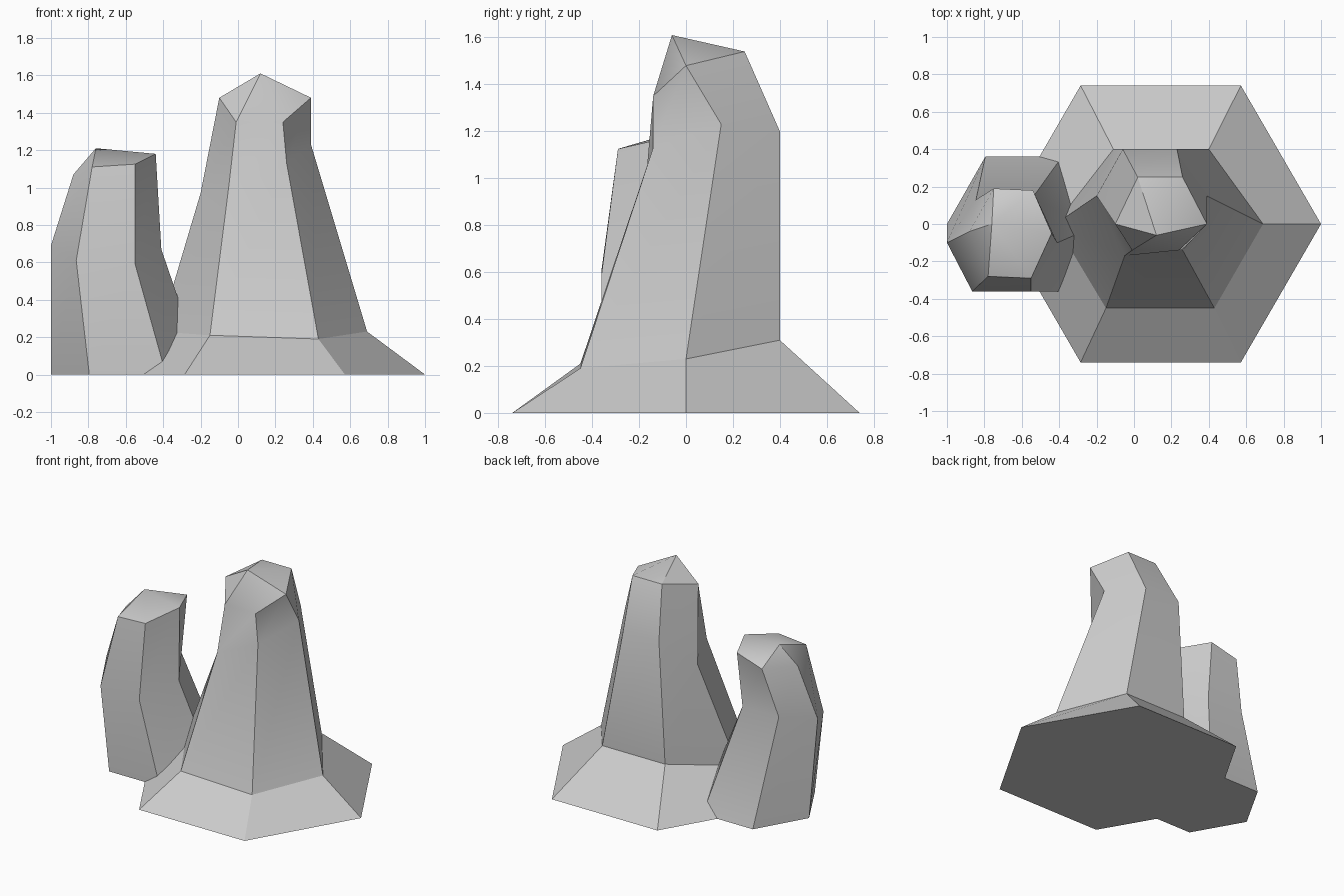
import bpy, bmesh, math

if "Cube" in bpy.data.objects:
    bpy.data.objects.remove(bpy.data.objects["Cube"])


def hexagon(cx, r, ry):
    """Regular base ring, counter-clockwise from +x."""
    return [(cx + r * math.cos(math.radians(60 * i)),
             ry * math.sin(math.radians(60 * i)) / math.sin(math.radians(60)), 0)
            for i in range(6)]


def pillar(name, rings, apex):
    """Loft six-sided rings from the base cap up to a pointed top."""
    bm = bmesh.new()
    loops = [[bm.verts.new(p) for p in ring] for ring in rings]
    tip = bm.verts.new(apex)
    bm.faces.new(loops[0][::-1])
    for lo, hi in zip(loops, loops[1:]):
        for i in range(6):
            j = (i + 1) % 6
            bm.faces.new((lo[i], lo[j], hi[j], hi[i]))
    for i in range(6):
        bm.faces.new((loops[-1][i], loops[-1][(i + 1) % 6], tip))
    bmesh.ops.recalc_face_normals(bm, faces=bm.faces)
    mesh = bpy.data.meshes.new(name)
    bm.to_mesh(mesh)
    bm.free()
    obj = bpy.data.objects.new(name, mesh)
    bpy.context.collection.objects.link(obj)
    bpy.ops.object.select_all(action='DESELECT')
    obj.select_set(True)
    bpy.context.view_layer.objects.active = obj
    bpy.ops.object.shade_smooth_by_angle(angle=math.radians(30))
    return obj


# Ring order: right, back right, back left, left, front left, front right
# Tall rock with a flared foot
pillar("tall_rock", [
    hexagon(0.143, 0.857, 0.74),
    [(0.69, 0, 0.23), (0.40, 0.40, 0.31), (-0.11, 0.40, 0.31),
     (-0.42, 0, 0.23), (-0.15, -0.45, 0.21), (0.43, -0.45, 0.19)],
    [(0.39, 0.15, 1.23), (0.23, 0.40, 1.20), (-0.06, 0.40, 1.20),
     (-0.20, 0.15, 0.97), (-0.05, -0.17, 1.00), (0.26, -0.14, 1.13)],
    [(0.39, 0, 1.48), (0.26, 0.25, 1.54), (0.02, 0.25, 1.54),
     (-0.10, 0, 1.48), (-0.01, -0.14, 1.35), (0.24, -0.14, 1.35)],
], (0.12, -0.06, 1.61))

# Short leaning rock
pillar("short_rock", [
    hexagon(-0.59, 0.41, 0.36),
    [(-0.41, -0.10, 0.67), (-0.55, 0.13, 0.75), (-0.845, 0.13, 0.75),
     (-1.0, -0.10, 0.69), (-0.865, -0.36, 0.61), (-0.55, -0.36, 0.59)],
    [(-0.44, -0.05, 1.18), (-0.54, 0.18, 1.16), (-0.75, 0.19, 1.10),
     (-0.88, -0.04, 1.07), (-0.78, -0.28, 1.11), (-0.55, -0.29, 1.125)],
], (-0.76, 0, 1.21))
